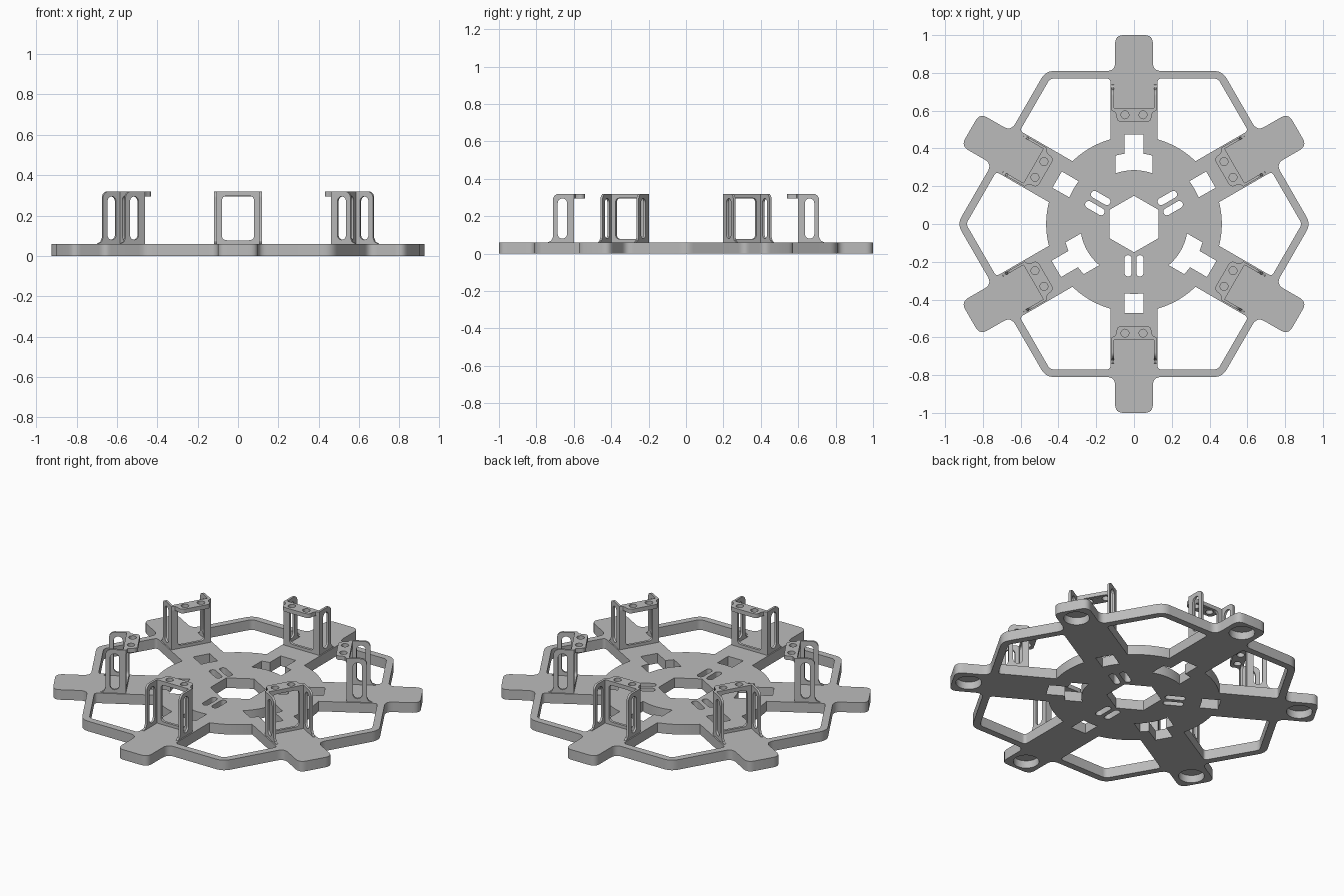
import bpy, bmesh
from math import sin, cos, asin, radians, degrees, pi
from mathutils import Matrix, Vector

cube = bpy.data.objects.get("Cube")
if cube:
    bpy.data.objects.remove(cube, do_unlink=True)

grey = bpy.data.materials.new("plain_grey")
grey.use_nodes = True
grey.diffuse_color = (0.5, 0.5, 0.5, 1)
grey.node_tree.nodes["Principled BSDF"].inputs["Base Color"].default_value = (0.5, 0.5, 0.5, 1)

THICK = 0.06      # plate thickness
HUB = 0.465       # hub radius
ARM = 0.125       # half width of an arm


def arc(r, a0, a1, n=12, c=(0, 0)):
    """Points on an arc, angles in degrees."""
    angles = [radians(a0 + (a1 - a0) * i / n) for i in range(n + 1)]
    return [(c[0] + r * cos(a), c[1] + r * sin(a)) for a in angles]


def turn(points, degrees_ccw):
    a = radians(degrees_ccw)
    return [(x * cos(a) - y * sin(a), x * sin(a) + y * cos(a)) for x, y in points]


def rounded(points, d, n=6):
    """Round every corner of a polygon, starting d away from it."""
    out = []
    for i, p in enumerate(points):
        p = Vector(p)
        a = p + (Vector(points[i - 1]) - p).normalized() * d
        b = p + (Vector(points[(i + 1) % len(points)]) - p).normalized() * d
        for j in range(n + 1):
            t = j / n
            out.append(tuple(a * (1 - t) ** 2 + p * 2 * t * (1 - t) + b * t * t))
    return out


def box(x0, x1, y0, y1):
    return [(x0, y0), (x1, y0), (x1, y1), (x0, y1)]


def stadium(cx, y0, y1, r):
    return arc(r, 0, 180, 10, (cx, y1 - r)) + arc(r, 180, 360, 10, (cx, y0 + r))


def plate_mesh(name, loops, thickness, matrix):
    """Fill an outline with holes, thicken it and place it."""
    curve = bpy.data.curves.new(name, 'CURVE')
    curve.dimensions = '2D'
    curve.fill_mode = 'BOTH'
    curve.extrude = thickness / 2
    for loop in loops:
        spline = curve.splines.new('POLY')
        spline.points.add(len(loop) - 1)
        for point, (x, y) in zip(spline.points, loop):
            point.co = (x, y, 0, 1)
        spline.use_cyclic_u = True
    helper = bpy.data.objects.new(name + "_curve", curve)
    bpy.context.collection.objects.link(helper)
    bpy.context.view_layer.update()
    mesh = bpy.data.meshes.new_from_object(
        helper.evaluated_get(bpy.context.evaluated_depsgraph_get()))
    bpy.data.objects.remove(helper, do_unlink=True)
    bm = bmesh.new()
    bm.from_mesh(mesh)
    bmesh.ops.remove_doubles(bm, verts=bm.verts, dist=1e-5)
    bmesh.ops.transform(bm, matrix=matrix, verts=bm.verts)
    bmesh.ops.recalc_face_normals(bm, faces=bm.faces)
    bm.to_mesh(mesh)
    bm.free()
    mesh.name = name
    mesh.materials.clear()
    mesh.materials.append(grey)
    return mesh


def add(name, mesh, angle=0):
    obj = bpy.data.objects.new(name, mesh)
    obj.rotation_euler.z = radians(angle)
    bpy.context.collection.objects.link(obj)
    return obj


# Outer outline: hexagonal rim with an arm tip on each side
apothem = 0.81
sector = [(apothem * 0.57735, apothem), (0.1, apothem), (0.1, 1), (-0.1, 1), (-0.1, apothem)]
outline = rounded([p for k in range(6) for p in turn(sector, 60 * k)], 0.045)
loops = [outline]

# Windows between neighbouring arms
half = 30 - degrees(asin(ARM / HUB))


def beside_arm(along):
    a = radians(30)
    return (along * cos(a) + ARM * sin(a), along * sin(a) - ARM * cos(a))


corner = beside_arm((0.77 - 0.0) * 1.0)
rim = rounded([beside_arm(0.5), corner, (0.889, 0), (corner[0], -corner[1]),
               (beside_arm(0.5)[0], -beside_arm(0.5)[1])], 0.02)[7:-7]
window = arc(HUB, -half, half, 14) + rim
loops += [turn(window, 60 * k) for k in range(6)]

# Hub cutouts: hexagon, three T shapes, three squares with paired slots
loops.append(arc(0.15, 30, 330, 5))


def spread(width, r):
    return degrees(asin(width / r))


inner, outer = 0.285, 0.375
w_in, w_out, stem = spread(0.097, inner), spread(0.097, outer), spread(0.05, outer)
tee = (arc(inner, 90 - w_in, 90 + w_in) + arc(outer, 90 + w_out, 90 + stem, 4)
       + [(-0.05, 0.475), (0.05, 0.475)] + arc(outer, 90 - stem, 90 - w_out, 4))
square = arc(0.37, 90 - stem, 90 + stem, 6) + [(-0.05, 0.47), (0.05, 0.47)]
for k in range(3):
    loops.append(turn(tee, 120 * k))
    for hole in (square, stadium(0.031, 0.165, 0.278, 0.019), stadium(-0.031, 0.165, 0.278, 0.019)):
        loops.append(turn(hole, 60 + 120 * k))

base = add("base_plate", plate_mesh("base_plate", loops, THICK,
                                    Matrix.Translation((0, 0, THICK / 2))))

# Blind round pockets under the arm tips
bm = bmesh.new()
for k in range(6):
    x, y = turn([(0, 0.91)], 60 * k)[0]
    bmesh.ops.create_cone(bm, cap_ends=True, segments=32, radius1=0.07, radius2=0.07,
                          depth=0.09, matrix=Matrix.Translation((x, y, 0)))
cutter_mesh = bpy.data.meshes.new("pocket_cutter")
bm.to_mesh(cutter_mesh)
bm.free()
cutter = add("pocket_cutter", cutter_mesh)
cutter.hide_render = True
cut = base.modifiers.new("pockets", 'BOOLEAN')
cut.operation = 'DIFFERENCE'
cut.solver = 'EXACT'
cut.object = cutter
bpy.context.view_layer.objects.active = base
bpy.ops.object.modifier_apply(modifier=cut.name)
bpy.data.objects.remove(cutter, do_unlink=True)

# Tower parts, drawn for the arm along +y
TOP, WALL = 0.32, 0.013
upright = Matrix.Rotation(pi / 2, 4, 'X')                        # outline in x and z
sideways = Matrix(((0, 0, 1, 0), (1, 0, 0, 0), (0, 1, 0, 0), (0, 0, 0, 1)))  # in y and z

wall = plate_mesh("tower_wall", [box(-0.105, 0.105, 0.055, TOP),
                                 rounded(box(-0.08, 0.08, 0.078, 0.297), 0.025)],
                  0.015, Matrix.Translation((0, 0.6075, 0)) @ upright)
profile = ([(0.6, 0.055), (0.74, 0.055), (0.737, 0.062), (0.72, 0.07), (0.711, 0.09)]
           + arc(0.032, 0, 90, 8, (0.679, TOP - 0.032)) + [(0.6, TOP)])
sides = {}
for label, sign in (("left", 1), ("right", -1)):
    sides[label] = plate_mesh("tower_side_" + label, [profile, stadium(0.661, 0.08, 0.295, 0.025)],
                              WALL, Matrix.Translation((sign * 0.1115, 0, 0)) @ sideways)
tab_outline = ([(0.118, 0.6), (-0.118, 0.6), (-0.1, 0.592), (-0.092, 0.575)]
               + arc(0.025, 180, 270, 6, (-0.067, 0.565)) + arc(0.025, 270, 360, 6, (0.067, 0.565))
               + [(0.092, 0.575), (0.1, 0.592)])
tab = plate_mesh("tower_tab", [tab_outline] + [arc(0.021, 0, 345, 23, (x, 0.578)) for x in (-0.048, 0.048)],
                 0.025, Matrix.Translation((0, 0, TOP - 0.0125)))

for k in range(6):
    add(f"tower_wall_{k + 1}", wall, 60 * k)
    add(f"tower_tab_{k + 1}", tab, 60 * k)
    for label, mesh in sides.items():
        add(f"tower_side_{label}_{k + 1}", mesh, 60 * k)

# Smooth the rounded walls, keep real edges sharp
bpy.ops.object.select_all(action='DESELECT')
for obj in bpy.context.collection.objects:
    if obj.name.startswith(("base_plate", "tower_")):
        obj.select_set(True)
bpy.context.view_layer.objects.active = base
bpy.ops.object.shade_smooth_by_angle(angle=radians(28))
